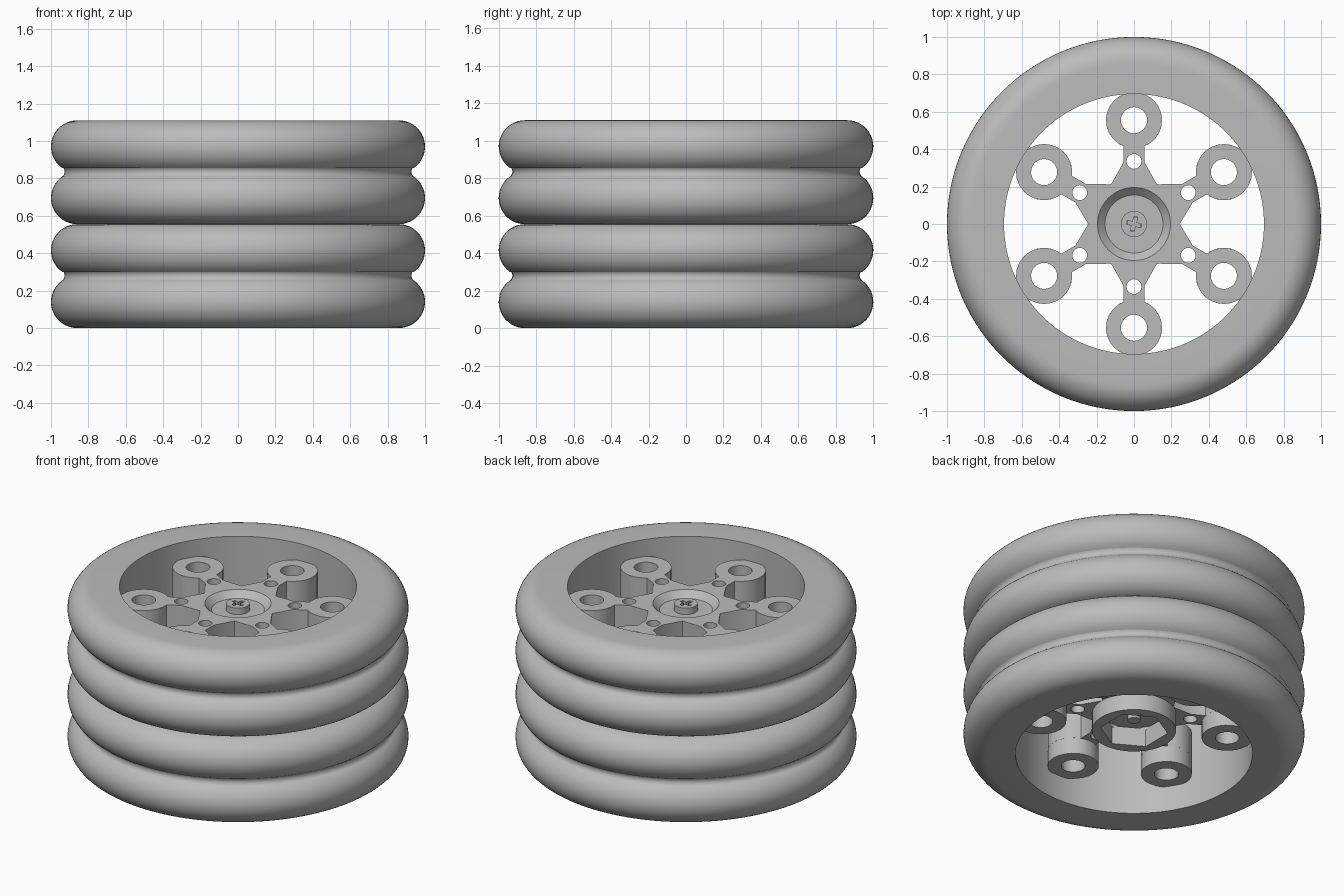
import bpy, bmesh
from math import sin, cos, pi, radians, asin, sqrt

cube = bpy.data.objects.get("Cube")
if cube:
    bpy.data.objects.remove(cube, do_unlink=True)

WHEEL_H = 0.555      # height of one wheel
PLATE_TOP, PLATE_LOW, BOSS_LOW, HEX_LOW = 0.445, 0.27, 0.165, 0.16
BOSS_R, BOSS_AT, ARM = 0.15, 0.555, 0.057

grey = bpy.data.materials.new("plain grey")
grey.use_nodes = True
grey.diffuse_color = (0.5, 0.5, 0.5, 1)
grey.node_tree.nodes["Principled BSDF"].inputs["Base Color"].default_value = (0.5, 0.5, 0.5, 1)


def finish(name, bm):
    """Clean the mesh, shade it and place one copy in each wheel."""
    bmesh.ops.remove_doubles(bm, verts=bm.verts, dist=0.0003)
    bmesh.ops.recalc_face_normals(bm, faces=bm.faces)
    mesh = bpy.data.meshes.new(name)
    bm.to_mesh(mesh)
    bm.free()
    mesh.materials.append(grey)
    for level, label in enumerate(("lower", "upper")):
        ob = bpy.data.objects.new(f"{label}_{name}", mesh)
        ob.location.z = level * WHEEL_H
        bpy.context.collection.objects.link(ob)
    bpy.ops.object.select_all(action="DESELECT")
    ob.select_set(True)
    bpy.context.view_layer.objects.active = ob
    bpy.ops.object.shade_smooth_by_angle(angle=radians(32))


def lathe(name, profile, steps):
    """Revolve a closed (radius, height) profile about z."""
    bm = bmesh.new()
    verts = [bm.verts.new((r, 0, z)) for r, z in profile]
    edges = [bm.edges.new((a, b)) for a, b in zip(verts, verts[1:] + verts[:1])]
    bmesh.ops.spin(bm, geom=verts + edges, axis=(0, 0, 1), cent=(0, 0, 0),
                   angle=2 * pi, steps=steps, use_merge=True)
    finish(name, bm)


def slab(name, outlines, z0, z1):
    """Extrude flat outlines; nested outlines become holes."""
    curve = bpy.data.curves.new(name, "CURVE")
    curve.dimensions, curve.fill_mode = "2D", "BOTH"
    curve.extrude = (z1 - z0) / 2
    for pts in outlines:
        spline = curve.splines.new("POLY")
        spline.points.add(len(pts) - 1)
        for p, (x, y) in zip(spline.points, pts):
            p.co = (x, y, 0, 1)
        spline.use_cyclic_u = True
    temp = bpy.data.objects.new(name, curve)
    bpy.context.collection.objects.link(temp)
    deps = bpy.context.evaluated_depsgraph_get()
    mesh = bpy.data.meshes.new_from_object(temp.evaluated_get(deps))
    bm = bmesh.new()
    bm.from_mesh(mesh)
    bmesh.ops.translate(bm, verts=bm.verts, vec=(0, 0, (z0 + z1) / 2))
    bpy.data.objects.remove(temp, do_unlink=True)
    bpy.data.meshes.remove(mesh)
    finish(name, bm)


def circle(r, n, cx=0, cy=0, start=0.0):
    return [(cx + r * cos(start + 2 * pi * i / n), cy + r * sin(start + 2 * pi * i / n))
            for i in range(n)]


def turn(pts, a):
    return [(x * cos(a) - y * sin(a), x * sin(a) + y * cos(a)) for x, y in pts]


def arc(cr, cz, r, a0, a1, n):
    angles = [radians(a0 + (a1 - a0) * i / n) for i in range(n + 1)]
    return [(cr + r * cos(a), cz + r * sin(a)) for a in angles]


# Tyre: two rounded ribs with a narrow groove between
tyre = [(0.695, 0)]
tyre += arc(0.86, 0.14, 0.14, -90, 55, 18)
tyre += arc(0.962, 0.281, 0.035, 225, 135, 6)
tyre += arc(0.86, 0.415, 0.14, -55, 90, 18)
tyre += [(0.695, WHEEL_H)]
lathe("tyre", tyre, 128)

# Hub plate: six-pointed star whose arms end in round bosses
gap = pi - asin(ARM / BOSS_R)
arm = [(0.245 * cos(pi / 6), -0.245 * sin(pi / 6)), (0.329, -ARM)]
arm += [(BOSS_AT + BOSS_R * cos(a), BOSS_R * sin(a))
        for a in [gap * (i / 11 - 1) for i in range(23)]]
arm += [(0.329, ARM)]
spokes = [radians(30 + 60 * k) for k in range(6)]
star = [p for a in spokes for p in turn(arm, a)]
boss_holes = [circle(0.07, 24, BOSS_AT * cos(a), BOSS_AT * sin(a)) for a in spokes]
small_holes = [circle(0.04, 16, 0.335 * cos(a), 0.335 * sin(a)) for a in spokes]
slab("hub_plate", [star, circle(0.195, 48)] + boss_holes + small_holes, PLATE_LOW, PLATE_TOP)

# Boss tubes continuing below the plate
tubes = [circle(BOSS_R, 24, BOSS_AT * cos(a), BOSS_AT * sin(a)) for a in spokes]
slab("boss_tubes", tubes + boss_holes, BOSS_LOW, PLATE_LOW)

# Central collar with hexagonal socket
slab("hex_collar", [circle(0.247, 48), circle(0.2, 6, start=pi / 6)], HEX_LOW, PLATE_LOW + 0.01)

# Dished centre of the hub
lathe("hub_dish", [(0, 0.405), (0.155, 0.405), (0.195, PLATE_TOP), (0.195, 0.29), (0, 0.29)], 48)

# Screw: shaft, flat seat and head with a cross recess
lathe("screw_shaft", [(0, 0.227), (0.038, 0.227), (0.038, 0.42), (0, 0.42)], 24)
W, L = 0.01, 0.04
cross = [p for k in range(4)
         for p in turn([(W, -W), (L, -W), (L, W)], k * pi / 2 - radians(15))]
slab("screw_head", [circle(0.07, 32), cross], 0.405, 0.447)
